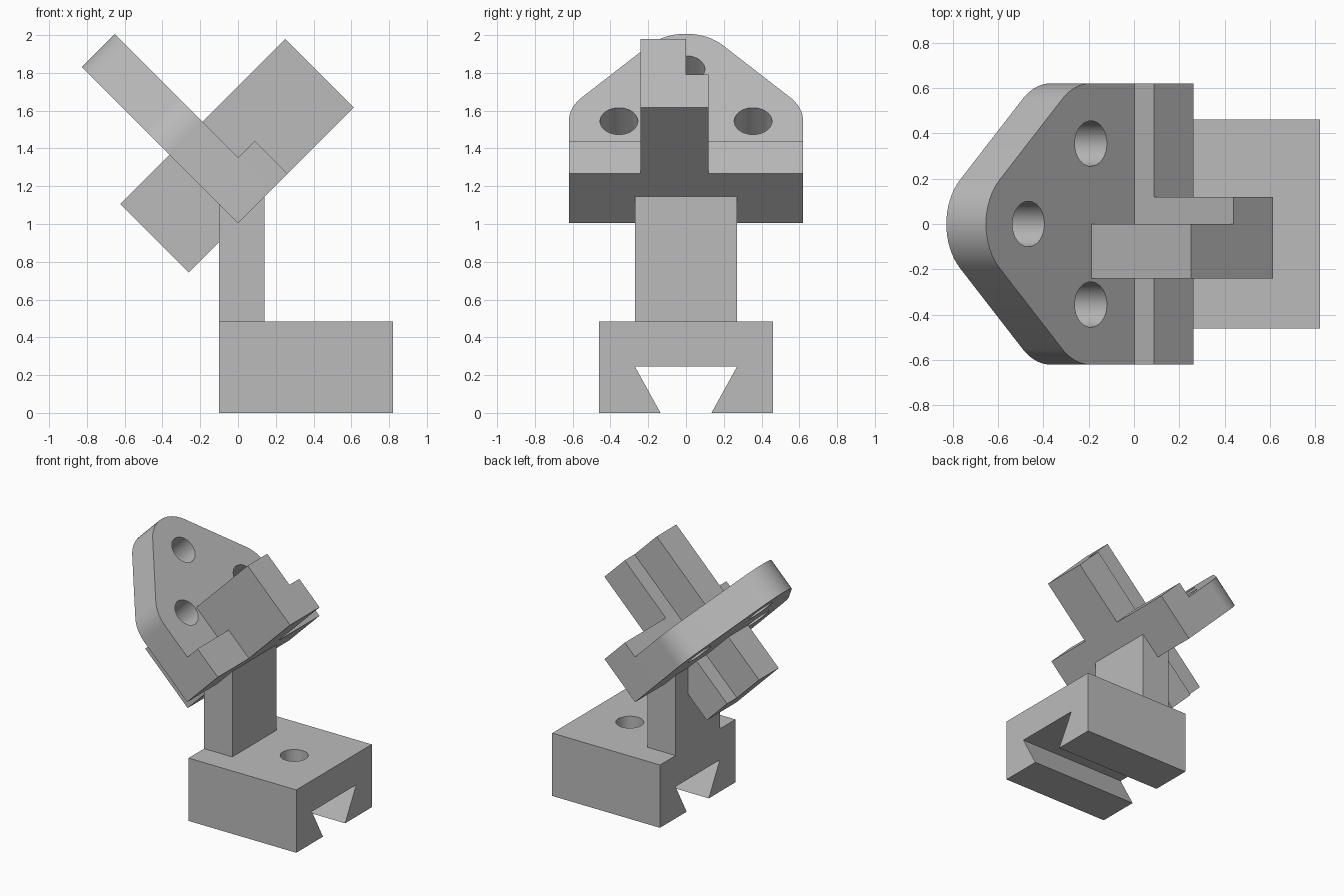
import bpy, bmesh, math
from mathutils import Matrix, Vector

if "Cube" in bpy.data.objects:
    bpy.data.objects.remove(bpy.data.objects["Cube"], do_unlink=True)

grey = bpy.data.materials.new("plain_grey")
grey.use_nodes = True
COLOUR = (0.5, 0.5, 0.5, 1)
grey.diffuse_color = COLOUR
grey.node_tree.nodes["Principled BSDF"].inputs["Base Color"].default_value = COLOUR


def frame(x_axis, y_axis, origin=(0, 0, 0)):
    """Matrix whose local z is the extrusion direction."""
    x, y = Vector(x_axis).normalized(), Vector(y_axis).normalized()
    m = Matrix((x, y, x.cross(y))).transposed().to_4x4()
    m.translation = origin
    return m


def prism(name, profile, lo, hi, matrix):
    """Extrude a 2D profile from lo to hi along the local z of a frame."""
    bm = bmesh.new()
    face = bm.faces.new([bm.verts.new((a, b, lo)) for a, b in profile])
    out = bmesh.ops.extrude_face_region(bm, geom=[face])
    top = [v for v in out["geom"] if isinstance(v, bmesh.types.BMVert)]
    bmesh.ops.translate(bm, verts=top, vec=(0, 0, hi - lo))
    bmesh.ops.recalc_face_normals(bm, faces=bm.faces)
    bm.transform(matrix)
    mesh = bpy.data.meshes.new(name)
    bm.to_mesh(mesh)
    bm.free()
    mesh.materials.append(grey)
    obj = bpy.data.objects.new(name, mesh)
    bpy.context.collection.objects.link(obj)
    return obj


def rect(a0, a1, b0, b1):
    return [(a0, b0), (a1, b0), (a1, b1), (a0, b1)]


def arc(centre, radius, start, end, steps):
    angles = [math.radians(start + (end - start) * i / steps) for i in range(steps + 1)]
    return [(centre[0] + radius * math.cos(a), centre[1] + radius * math.sin(a)) for a in angles]


def drill(obj, centres, radius, lo, hi, matrix):
    """Cut round holes, then smooth their walls."""
    for centre in centres:
        cutter = prism("hole_cutter", arc(centre, radius, 0, 360, 48)[:-1], lo, hi, matrix)
        mod = obj.modifiers.new("hole", "BOOLEAN")
        mod.operation, mod.solver, mod.object = "DIFFERENCE", "EXACT", cutter
        bpy.ops.object.select_all(action="DESELECT")
        obj.select_set(True)
        bpy.context.view_layer.objects.active = obj
        bpy.ops.object.modifier_apply(modifier=mod.name)
        bpy.data.objects.remove(cutter, do_unlink=True)
    bpy.ops.object.shade_smooth_by_angle(angle=math.radians(30))


UPRIGHT = frame((1, 0, 0), (0, 1, 0))
ALONG_X = frame((0, 1, 0), (0, 0, 1))
ALONG_Y = frame((0, 0, 1), (1, 0, 0))
# Tilted head: local x is width, y climbs the plate, z is its normal
HEAD = frame((0, 1, 0), (-1, 0, 1), (0, 0, 1.005))

# Base with a dovetail channel and a screw hole
half = [(0.135, 0), (0.46, 0), (0.46, 0.485)]
slot = [(-0.27, 0.245), (0.27, 0.245)]
base = prism("base", half + [(-a, b) for a, b in reversed(half)] + slot, -0.10, 0.82, ALONG_X)
base.data.validate()
drill(base, [(0.48, 0)], 0.098, 0.15, 0.6, UPRIGHT)

# Column, its top cut to the underside of the plate
prism("column", [(0.485, -0.10), (0.485, 0.14), (1.145, 0.14), (1.005, 0), (1.105, -0.10)],
      -0.27, 0.27, ALONG_Y)

# Rounded triangular plate with three holes
THICK, ROUND = 0.247, 0.265
holes = [(0.355, 0.516), (0, 0.905), (-0.355, 0.516)]
lean = math.degrees(math.atan2(0.355, 0.389))
outline = [(-0.62, 0), (0.62, 0)]
for centre, start, end in zip(holes, (0, lean, 180 - lean), (lean, 180 - lean, 180)):
    outline += arc(centre, ROUND, start, end, 16)
plate = prism("plate", outline, 0, THICK, HEAD)
drill(plate, holes, 0.1, -0.1, 0.4, HEAD)

# Lip along the plate foot, on both sides of the bar
for side, a, b in (("right", -0.62, -0.24), ("left", 0.12, 0.62)):
    prism("lip_" + side, rect(a, b, 0, 0.245), THICK, 0.37, HEAD)

# Stepped bar passing through the plate
step = [(-0.24, 0), (0.12, 0), (0.12, 0.245), (0, 0.245), (0, 0.512), (-0.24, 0.512)]
prism("bar_front", step, THICK, 0.866, HEAD)
prism("bar_rear", step, -0.37, 0, HEAD)
